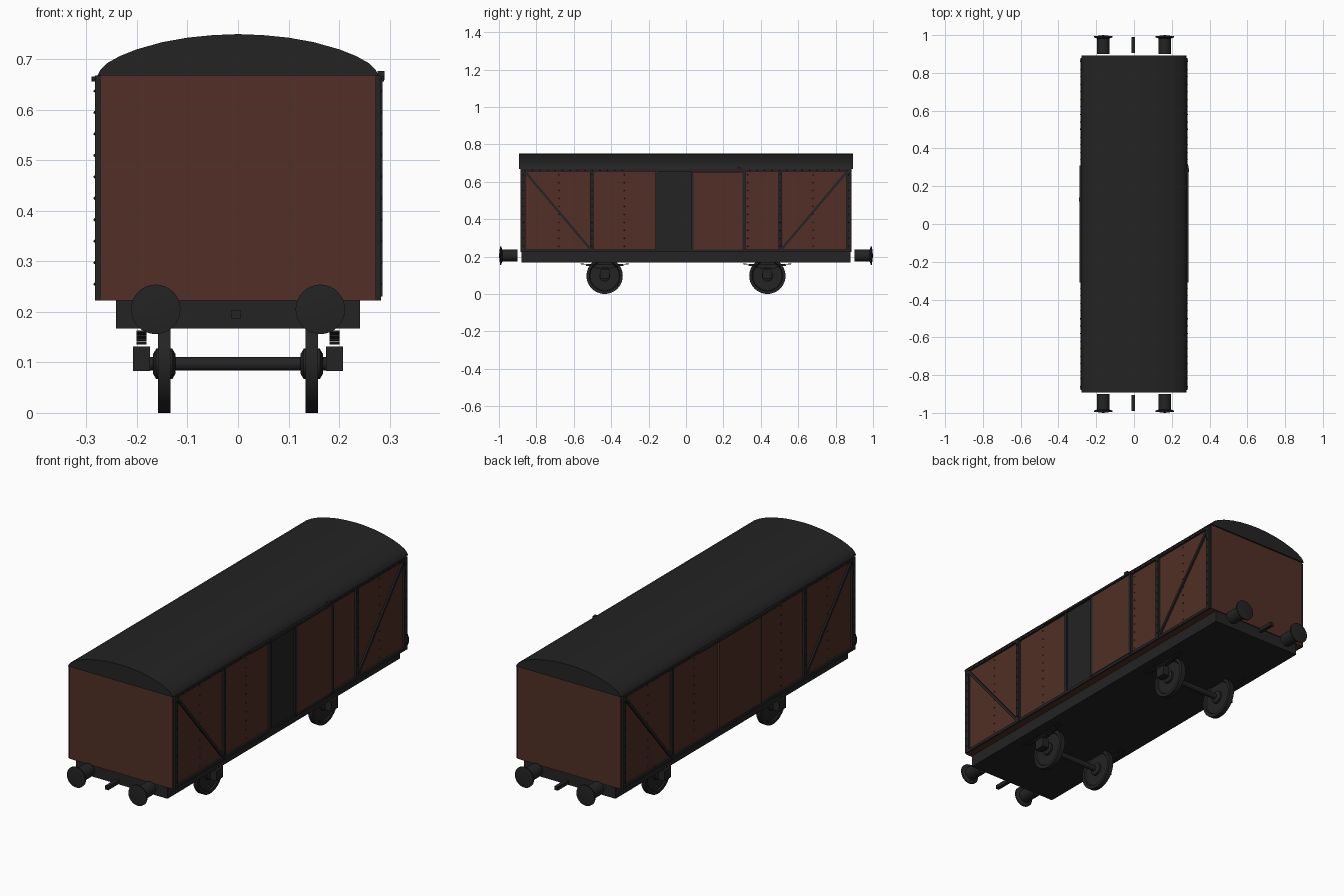
import bpy, bmesh, math
from mathutils import Matrix, Vector

if "Cube" in bpy.data.objects:
    bpy.data.objects.remove(bpy.data.objects["Cube"])


def material(name, rgb):
    m = bpy.data.materials.new(name)
    m.use_nodes = True
    m.diffuse_color = (*rgb, 1)
    m.node_tree.nodes["Principled BSDF"].inputs["Base Color"].default_value = (*rgb, 1)
    return m


BROWN = material("red brown paint", (0.082, 0.028, 0.019))
BLACK = material("soft black paint", (0.017, 0.017, 0.017))


def finish(name, bm, mat, smooth=False):
    bmesh.ops.recalc_face_normals(bm, faces=bm.faces)
    me = bpy.data.meshes.new(name)
    bm.to_mesh(me)
    bm.free()
    me.materials.append(mat)
    ob = bpy.data.objects.new(name, me)
    bpy.context.collection.objects.link(ob)
    if smooth:
        bpy.ops.object.select_all(action="DESELECT")
        ob.select_set(True)
        bpy.context.view_layer.objects.active = ob
        bpy.ops.object.shade_smooth_by_angle(angle=math.radians(35))
    return ob


def box(name, centre, size, mat=BLACK, tilt=0):
    bm = bmesh.new()
    m = (Matrix.Translation(centre) @ Matrix.Rotation(tilt, 4, "X")
         @ Matrix.Diagonal((*size, 1)))
    bmesh.ops.create_cube(bm, size=1, matrix=m)
    return finish(name, bm, mat)


def lathe(name, profile, centre, axis, mat=BLACK, sides=32):
    """Spin (radius, distance) points around the given axis."""
    bm = bmesh.new()
    verts = [bm.verts.new((r, 0, d)) for r, d in profile]
    edges = [bm.edges.new(pair) for pair in zip(verts, verts[1:])]
    bmesh.ops.spin(bm, geom=verts + edges, cent=(0, 0, 0), axis=(0, 0, 1),
                   angle=math.tau, steps=sides)
    bmesh.ops.remove_doubles(bm, verts=bm.verts, dist=1e-5)
    turn = Vector(axis).to_track_quat("Z", "Y").to_matrix().to_4x4()
    bm.transform(Matrix.Translation(centre) @ turn)
    return finish(name, bm, mat, True)


def extrude_y(name, outline, half, mat, smooth=False):
    """Extrude an x-z outline along y."""
    bm = bmesh.new()
    face = bm.faces.new([bm.verts.new((x, -half, z)) for x, z in outline])
    ext = bmesh.ops.extrude_face_region(bm, geom=[face])
    bmesh.ops.translate(bm, vec=(0, 2 * half, 0),
                        verts=[v for v in ext["geom"] if isinstance(v, bmesh.types.BMVert)])
    return finish(name, bm, mat, smooth)


FLOOR, EAVES, WALL = 0.223, 0.668, 0.273
MID, TALL = (FLOOR + EAVES) / 2, EAVES - FLOOR

# Body, underframe and roof
box("body", (0, 0, MID), (2 * WALL, 1.77, TALL), BROWN)
box("underframe", (0, 0, 0.195), (0.484, 1.76, 0.056))
half_roof = [(0.278, EAVES), (0.272, 0.68), (0.26, 0.692), (0.235, 0.706), (0.2, 0.72),
             (0.15, 0.734), (0.1, 0.743), (0.05, 0.748)]
roof = half_roof + [(0, 0.75)] + [(-x, z) for x, z in reversed(half_roof)]
extrude_y("roof", roof, 0.892, BLACK, True)

# Side framing, mirrored front to back on both sides
rivets = []
for s, side in ((1, "left"), (-1, "right")):
    fx = s * (WALL + 0.004)
    box(f"{side}_bottom_rail", (fx, 0, 0.23), (0.01, 1.76, 0.014))
    box(f"{side}_top_rail", (fx, 0, 0.661), (0.01, 1.76, 0.012))
    box(f"{side}_door_track", (s * 0.281, 0, 0.661), (0.016, 0.62, 0.01))
    for e, end in ((-1, "front"), (1, "back")):
        box(f"{side}_{end}_corner_post", (fx, e * 0.868, MID), (0.012, 0.022, TALL))
        box(f"{side}_{end}_post", (fx, e * 0.503, MID), (0.012, 0.018, TALL))
        dy, dz = 0.35, 0.415
        box(f"{side}_{end}_brace", (fx, e * 0.685, MID), (0.008, math.hypot(dy, dz), 0.013),
            tilt=e * math.atan2(dz, dy))
        for i in range(10):
            z = 0.255 + i * 0.0425
            rivets += [(s * WALL, e * 0.68, z), (s * WALL, e * 0.33, z),
                       (s * 0.283, e * 0.868, z), (s * 0.283, e * 0.503, z)]
        rivets += [(s * 0.282, e * (0.34 + i * 0.04), 0.661) for i in range(14)]

# Rivet heads in one mesh
bm = bmesh.new()
for p in rivets:
    bmesh.ops.create_icosphere(bm, subdivisions=1, radius=0.0035,
                               matrix=Matrix.Translation(p))
finish("rivets", bm, BLACK)

# Open sliding door on the left side
box("doorway", (WALL, -0.06, MID), (0.006, 0.19, TALL - 0.02))
box("doorway_post", (0.277, -0.156, MID), (0.012, 0.012, TALL))
box("open_door", (0.278, 0.17, MID), (0.012, 0.28, TALL - 0.03), BROWN)
for y, w in ((0.035, 0.012), (0.309, 0.016)):
    box("open_door_edge", (0.28, y, MID), (0.012, w, TALL - 0.015))
box("door_roller", (0.283, 0.285, 0.668), (0.014, 0.02, 0.018))

# Closed sliding door on the right side
box("closed_door", (-0.277, -0.005, MID), (0.01, 0.31, TALL - 0.03), BROWN)
box("closed_door_edge", (-0.278, -0.163, MID), (0.011, 0.006, TALL - 0.03))
box("closed_door_roller", (-0.283, 0.13, 0.661), (0.014, 0.02, 0.01))

# Buffers and coupling hooks at both ends
for e, end in ((-1, "front"), (1, "back")):
    for s, side in ((1, "left"), (-1, "right")):
        lathe(f"{end}_{side}_buffer",
              [(0, 0), (0.032, 0), (0.032, 0.082), (0.049, 0.088), (0.049, 0.094), (0, 0.1)],
              (s * 0.163, e * 0.9, 0.205), (0, e, 0))
    box(f"{end}_coupling", (-0.004, e * 0.947, 0.195), (0.017, 0.085, 0.018))

# Wheelsets with axle boxes and leaf springs
AXLE = 0.097
wheel = [(0, -0.022), (0.02, -0.022), (0.03, -0.016), (0.03, -0.006), (0.078, -0.006),
         (0.082, -0.012), (AXLE, -0.012), (AXLE, 0.012), (0.082, 0.012),
         (0.078, 0.006), (0.03, 0.006), (0.03, 0.016), (0.02, 0.022), (0, 0.022)]
for e, end in ((-1, "front"), (1, "back")):
    y = e * 0.435
    lathe(f"{end}_axle", [(0, -0.175), (0.0135, -0.175), (0.0135, 0.175), (0, 0.175)],
          (0, y, AXLE), (1, 0, 0), sides=20)
    for s, side in ((1, "left"), (-1, "right")):
        lathe(f"{end}_{side}_wheel", wheel, (s * 0.146, y, AXLE), (s, 0, 0), sides=40)
        box(f"{end}_{side}_axle_box", (s * 0.191, y, 0.107), (0.034, 0.052, 0.048))
        for k in range(4):
            reach, z = 0.04 + 0.03 * k, 0.14 + 0.0055 * k
            bm = bmesh.new()
            ys = [reach * t / 4 for t in range(-4, 5)]
            rows = [[bm.verts.new((s * 0.191 + dx, y + v, z + 0.4 * v * v)) for dx in (-0.01, 0.01)]
                    for v in ys]
            for a, b in zip(rows, rows[1:]):
                bm.faces.new((a[0], a[1], b[1], b[0]))
            leaf = finish(f"{end}_{side}_spring_leaf", bm, BLACK)
            leaf.modifiers.new("thickness", "SOLIDIFY").thickness = 0.0042
